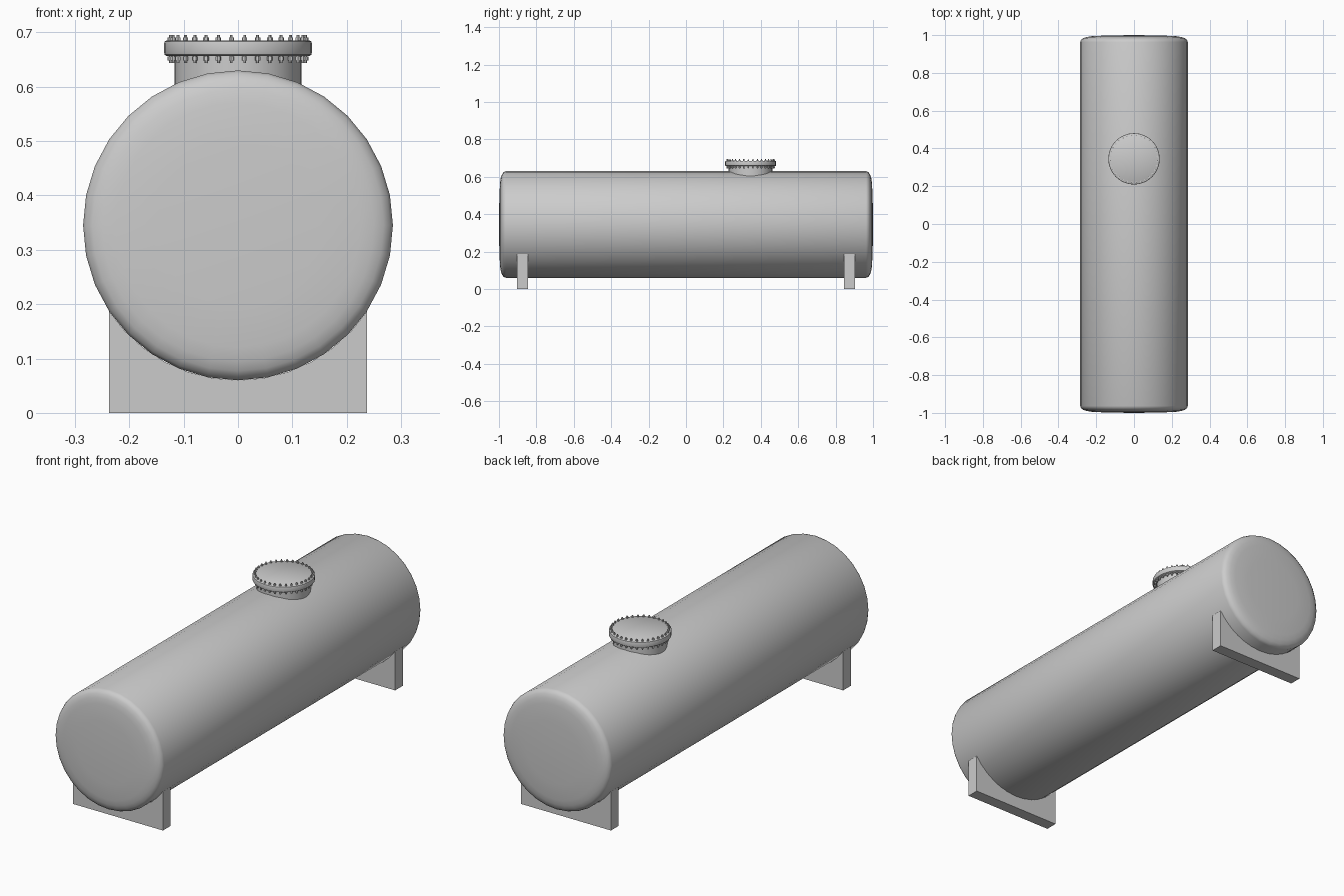
import bpy, bmesh
from math import sin, cos, pi, radians, asin
from mathutils import Matrix

if "Cube" in bpy.data.objects:
    bpy.data.objects.remove(bpy.data.objects["Cube"])

R, CZ = 0.285, 0.345          # tank radius and axis height
HY, HR = 0.345, 0.117         # manhole position and neck radius


def finish(bm, name, smooth=True):
    bmesh.ops.remove_doubles(bm, verts=bm.verts, dist=1e-5)
    bmesh.ops.recalc_face_normals(bm, faces=bm.faces)
    me = bpy.data.meshes.new(name)
    bm.to_mesh(me)
    bm.free()
    ob = bpy.data.objects.new(name, me)
    bpy.context.collection.objects.link(ob)
    if smooth:
        bpy.ops.object.select_all(action='DESELECT')
        ob.select_set(True)
        bpy.context.view_layer.objects.active = ob
        bpy.ops.object.shade_smooth_by_angle(angle=radians(35))
    return ob


def lathe(bm, profile, n, matrix=Matrix(), phase=0.0):
    """Revolve (radius, height) points about local z."""
    rings = [[bm.verts.new(matrix @ Matrix.Rotation(2 * pi * i / n + phase, 4, 'Z')
                           @ Matrix.Translation((r, 0, h)).translation)
              for i in range(n)] for r, h in profile]
    for a, b, pa, pb in zip(rings, rings[1:], profile, profile[1:]):
        for i in range(n):
            j = (i + 1) % n
            if pa[0] == 0:
                bm.faces.new((a[0], b[i], b[j]))
            elif pb[0] == 0:
                bm.faces.new((a[i], a[j], b[0]))
            else:
                bm.faces.new((a[i], a[j], b[j], b[i]))
    loose = [v for v in bm.verts if not v.link_faces]
    bmesh.ops.delete(bm, geom=loose, context='VERTS')


# tank shell with dished ends
head = [(0, 1.0), (0.15, 0.998), (0.225, 0.994), (0.25, 0.990),
        (0.268, 0.984), (0.280, 0.975), (R, 0.963)]
shell = head + [(r, -y) for r, y in reversed(head)]
bm = bmesh.new()
lathe(bm, shell, 32, Matrix.Translation((0, 0, CZ)) @ Matrix.Rotation(-pi / 2, 4, 'X'))
finish(bm, "tank_shell")

# saddle supports, cradling the shell
W = 0.237
a0 = asin(W / R)
for name, y in (("front_saddle", -0.875), ("back_saddle", 0.875)):
    outline = [(-W, 0), (W, 0)]
    outline += [(R * sin(a0 * t / 6), CZ - R * cos(a0 * t / 6)) for t in range(6, -7, -1)]
    bm = bmesh.new()
    face = bm.faces.new([bm.verts.new((x, y - 0.029, z)) for x, z in outline])
    ext = bmesh.ops.extrude_face_region(bm, geom=[face])
    bmesh.ops.translate(bm, vec=(0, 0.058, 0),
                        verts=[v for v in ext['geom'] if isinstance(v, bmesh.types.BMVert)])
    finish(bm, name)

# manhole neck
hole = Matrix.Translation((0, HY, 0))
bm = bmesh.new()
lathe(bm, [(HR, 0.59), (HR, 0.660)], 32, hole)
finish(bm, "manhole_neck")

# manhole cover flange with softened rim
bm = bmesh.new()
lathe(bm, [(0, 0.657), (0.132, 0.657), (0.135, 0.659), (0.136, 0.663),
           (0.136, 0.679), (0.135, 0.683), (0.132, 0.685), (0, 0.685)], 32, hole)
finish(bm, "manhole_cover")

# ring of bolts: hex nuts above and below, with stud tips
bolt = [(0, 0.644), (0.0028, 0.644), (0.0028, 0.648), (0.0052, 0.648), (0.0052, 0.656),
        (0.0028, 0.656), (0.0028, 0.685), (0.0052, 0.685), (0.0052, 0.691),
        (0.0028, 0.691), (0.0028, 0.695), (0, 0.695)]
bm = bmesh.new()
for k in range(32):
    turn = Matrix.Rotation(2 * pi * (k + 0.5) / 32, 4, 'Z')
    lathe(bm, bolt, 6, hole @ turn @ Matrix.Translation((0.125, 0, 0)))
finish(bm, "cover_bolts", smooth=False)
